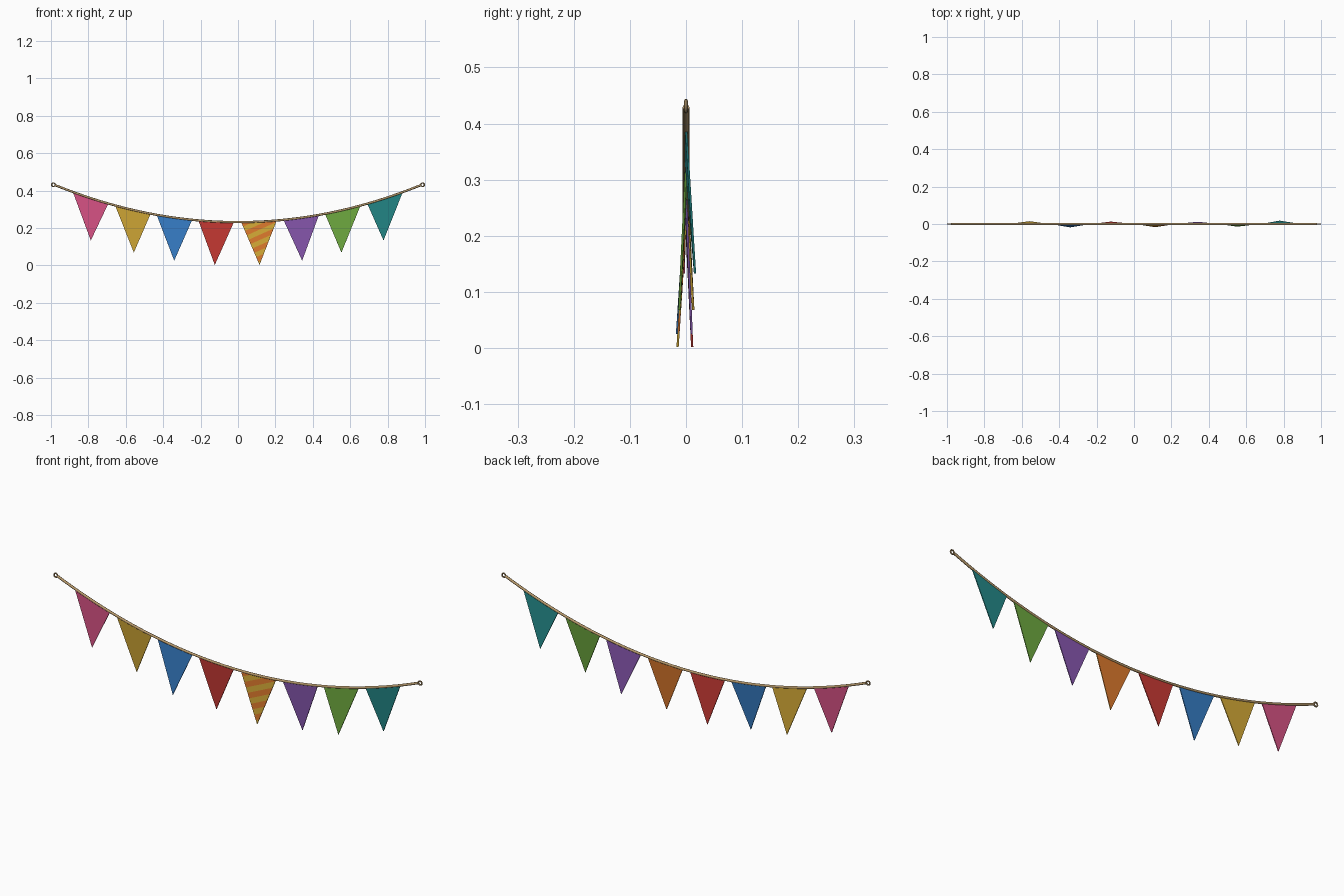
import bpy, bmesh, math
from mathutils import Vector

if "Cube" in bpy.data.objects:
    bpy.data.objects.remove(bpy.data.objects["Cube"])


def material(name, r, g, b):
    lin = [((c / 255 + 0.055) / 1.055) ** 2.4 for c in (r, g, b)]
    m = bpy.data.materials.new(name)
    m.diffuse_color = (*lin, 1)
    m.use_nodes = True
    m.node_tree.nodes["Principled BSDF"].inputs["Base Color"].default_value = m.diffuse_color
    return m


PINK = material("pink", 214, 82, 132)
GOLD = material("gold", 210, 168, 54)
BLUE = material("blue", 54, 124, 196)
RED = material("red", 200, 58, 52)
ORANGE = material("orange", 218, 120, 44)
PURPLE = material("purple", 136, 88, 176)
GREEN = material("green", 108, 166, 62)
TEAL = material("teal", 36, 138, 138)
TAN = material("rope tan", 184, 154, 108)


def rope_z(x):
    return 0.231 + 0.207 * x * x


# sagging rope
cu = bpy.data.curves.new("rope", 'CURVE')
cu.dimensions = '3D'
cu.bevel_depth = 0.006
cu.bevel_resolution = 2
cu.use_fill_caps = True
N = 48
sp = cu.splines.new('POLY')
sp.points.add(N)
for i, p in enumerate(sp.points):
    x = -0.978 + 1.956 * i / N
    p.co = (x, 0, rope_z(x), 1)
sp.use_smooth = True
cu.materials.append(TAN)
bpy.context.collection.objects.link(bpy.data.objects.new("rope", cu))

# hanging loops at the ends
for side, name in ((-1, "left_loop"), (1, "right_loop")):
    bpy.ops.mesh.primitive_torus_add(
        major_radius=0.0095, minor_radius=0.0035, major_segments=16, minor_segments=8,
        location=(side * 0.987, 0, 0.431), rotation=(math.pi / 2, 0, 0))
    ob = bpy.context.object
    ob.name = name
    ob.data.materials.append(TAN)
    bpy.ops.object.shade_smooth_by_angle()


def pennant(name, x, tip, mats, striped=False):
    """Thin triangle hung under the rope, tip swaying a little in y."""
    half = 0.095
    bm = bmesh.new()
    pts = ((x - half, 0, rope_z(x - half)), tip, (x + half, 0, rope_z(x + half)))
    bm.faces.new([bm.verts.new(p) for p in pts])
    if striped:
        # cut diagonal bands and colour every other one
        a = math.radians(24)
        n = Vector((-math.sin(a), 0, math.cos(a)))
        step = 0.0255
        for k in range(-6, 14):
            bmesh.ops.bisect_plane(bm, geom=bm.verts[:] + bm.edges[:] + bm.faces[:],
                                   plane_co=n * (k * step), plane_no=n)
        for f in bm.faces:
            d = f.calc_center_median().dot(n)
            f.material_index = math.floor(d / step) % 2
    me = bpy.data.meshes.new(name)
    bm.to_mesh(me)
    bm.free()
    for m in mats:
        me.materials.append(m)
    ob = bpy.data.objects.new(name, me)
    bpy.context.collection.objects.link(ob)
    mod = ob.modifiers.new("cloth thickness", 'SOLIDIFY')
    mod.thickness = 0.004
    mod.offset = 0
    if striped:
        mod.material_offset = 2      # plain back


# eight pennants
pennant("pink_pennant", -0.788, (-0.787, -0.004, 0.133), [PINK])
pennant("gold_pennant", -0.562, (-0.557, 0.013, 0.068), [GOLD])
pennant("blue_pennant", -0.340, (-0.341, -0.016, 0.025), [BLUE])
pennant("red_pennant", -0.117, (-0.124, 0.011, 0.002), [RED])
pennant("striped_pennant", 0.112, (0.115, -0.015, 0.002),
        [GOLD, ORANGE, ORANGE, ORANGE], striped=True)
pennant("purple_pennant", 0.338, (0.343, 0.010, 0.025), [PURPLE])
pennant("green_pennant", 0.560, (0.553, -0.012, 0.068), [GREEN])
pennant("teal_pennant", 0.786, (0.778, 0.016, 0.133), [TEAL])
